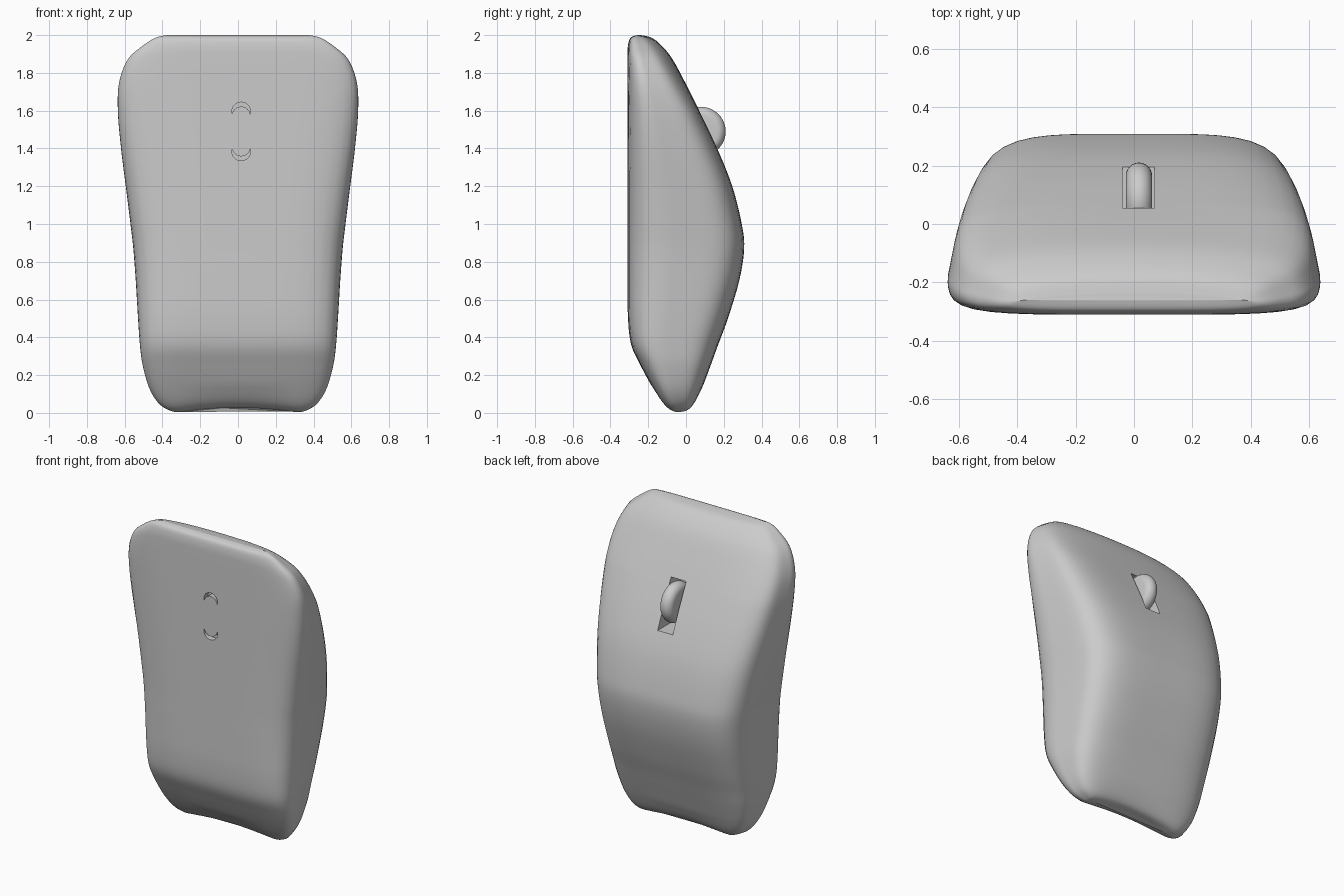
import bpy, bmesh, math

if "Cube" in bpy.data.objects:
    bpy.data.objects.remove(bpy.data.objects["Cube"], do_unlink=True)

grey = bpy.data.materials.new("light grey plastic")
grey.use_nodes = True
colour = (0.6, 0.6, 0.6, 1)
grey.diffuse_color = colour
grey.node_tree.nodes["Principled BSDF"].inputs["Base Color"].default_value = colour


def make_object(name, bm):
    bmesh.ops.recalc_face_normals(bm, faces=bm.faces)
    mesh = bpy.data.meshes.new(name)
    bm.to_mesh(mesh)
    bm.free()
    ob = bpy.data.objects.new(name, mesh)
    mesh.materials.append(grey)
    bpy.context.collection.objects.link(ob)
    return ob


def select(ob):
    bpy.ops.object.select_all(action='DESELECT')
    bpy.context.view_layer.objects.active = ob
    ob.select_set(True)


def smooth(ob, angle):
    select(ob)
    bpy.ops.object.shade_smooth_by_angle(angle=math.radians(angle))


def catmull(a, b, c, d, t):
    return [0.5 * (2*q + (r-p)*t + (2*p - 5*q + 4*r - s)*t*t + (3*q - p - 3*r + s)*t**3)
            for p, q, r, s in zip(a, b, c, d)]


# Body stations: height, front depth, back depth, half width
stations = [
    (0, -.04, -.02, .30), (.012, -.085, .02, .36), (.05, -.125, .05, .42),
    (.13, -.175, .085, .47), (.25, -.24, .13, .505), (.36, -.29, .17, .52),
    (.5, -.307, .222, .53), (.7, -.31, .282, .542), (.87, -.31, .308, .555),
    (1, -.31, .295, .57), (1.2, -.31, .245, .595), (1.4, -.31, .165, .62),
    (1.6, -.31, .07, .637), (1.75, -.31, -.005, .63), (1.87, -.31, -.07, .585),
    (1.94, -.308, -.125, .51), (1.985, -.295, -.18, .44), (2, -.26, -.24, .38)]


def section(z, front, back, width, count=72):
    """Rounded section, squarer at the front and narrowing to the back."""
    mid, half = (front + back) / 2, (back - front) / 2
    points = []
    for i in range(count):
        a = 2 * math.pi * i / count
        c, s = math.cos(a), math.sin(a)
        n = 4.5 if s > 0 else 5
        r = (abs(c)**n + abs(s)**n) ** (-1 / n)
        u, v = c * r, s * r
        x = u * width * (1 - 0.08 * max(0, (v + 0.3) / 1.3))
        y = mid + v * half
        # hollow lower edge and bowed upper ridge
        y -= 0.03 * (x / 0.45)**2 * max(0, (z - 1.6) / 0.4) * (v + 1) / 2
        dip = 0.028 * max(0, 1 - (x / 0.33)**2) * max(0, 1 - z / 0.15)
        points.append((x, y, z + dip))
    return points


bm = bmesh.new()
rings = []
steps = 5
for i in range(len(stations) - 1):
    quad = [stations[min(max(i + k, 0), len(stations) - 1)] for k in (-1, 0, 1, 2)]
    last = i == len(stations) - 2
    for j in range(steps + last):
        row = catmull(*quad, j / steps)
        rings.append([bm.verts.new(p) for p in section(*row)])
for low, high in zip(rings, rings[1:]):
    for k in range(len(low)):
        m = (k + 1) % len(low)
        bm.faces.new((low[k], low[m], high[m], high[k]))
bm.faces.new(rings[0])
bm.faces.new(rings[-1])
body = make_object("body", bm)


def capsule(name, x, z, radius, half_height, y0, y1):
    """Upright stadium outline extruded in depth."""
    bm = bmesh.new()
    outline = []
    for i in range(26):
        side = 1 if i < 13 else -1
        a = math.pi * (i - (i >= 13)) / 12
        outline.append(bm.verts.new((x + radius * math.cos(a), y0,
                                     z + side * (half_height - radius) + radius * math.sin(a))))
    face = bm.faces.new(outline)
    out = bmesh.ops.extrude_face_region(bm, geom=[face])
    bmesh.ops.translate(bm, vec=(0, y1 - y0, 0),
                        verts=[g for g in out["geom"] if isinstance(g, bmesh.types.BMVert)])
    return make_object(name, bm)


# Wheel slot in the back and capsule recess in the front
bm = bmesh.new()
bmesh.ops.create_cube(bm, size=1)
bmesh.ops.scale(bm, vec=(.11, .5, .3), verts=bm.verts)
bmesh.ops.translate(bm, vec=(.015, .2, 1.48), verts=bm.verts)
cutters = [make_object("slot_cutter", bm),
           capsule("recess_cutter", .017, 1.49, .05, .155, -.4, -.27)]
for cutter in cutters:
    cutter.hide_render = True
    mod = body.modifiers.new("cut", 'BOOLEAN')
    mod.operation = 'DIFFERENCE'
    mod.solver = 'EXACT'
    mod.object = cutter
    select(body)
    bpy.ops.object.modifier_apply(modifier=mod.name)
    bpy.data.objects.remove(cutter, do_unlink=True)
smooth(body, 40)

# Flush insert in the front recess
insert = capsule("front_insert", .017, 1.49, .049, .132, -.309, -.265)
smooth(insert, 35)

# Scroll wheel: a disc with a rounded rim, spun about the sideways axis
bm = bmesh.new()
radius, half = .13, .045
profile = [bm.verts.new((.017 + half * math.cos(math.pi * i / 12), .08,
                         1.49 + radius - half + half * math.sin(math.pi * i / 12)))
           for i in range(13)]
hubs = [bm.verts.new((.017 + s * half, .08, 1.49)) for s in (1, -1)]
chain = [hubs[0]] + profile + [hubs[1]]
edges = [bm.edges.new(pair) for pair in zip(chain, chain[1:])]
bmesh.ops.spin(bm, geom=chain + edges, cent=(.017, .08, 1.49), axis=(1, 0, 0),
               angle=2 * math.pi, steps=40)
bmesh.ops.remove_doubles(bm, verts=bm.verts, dist=1e-4)
wheel = make_object("scroll_wheel", bm)
smooth(wheel, 40)
